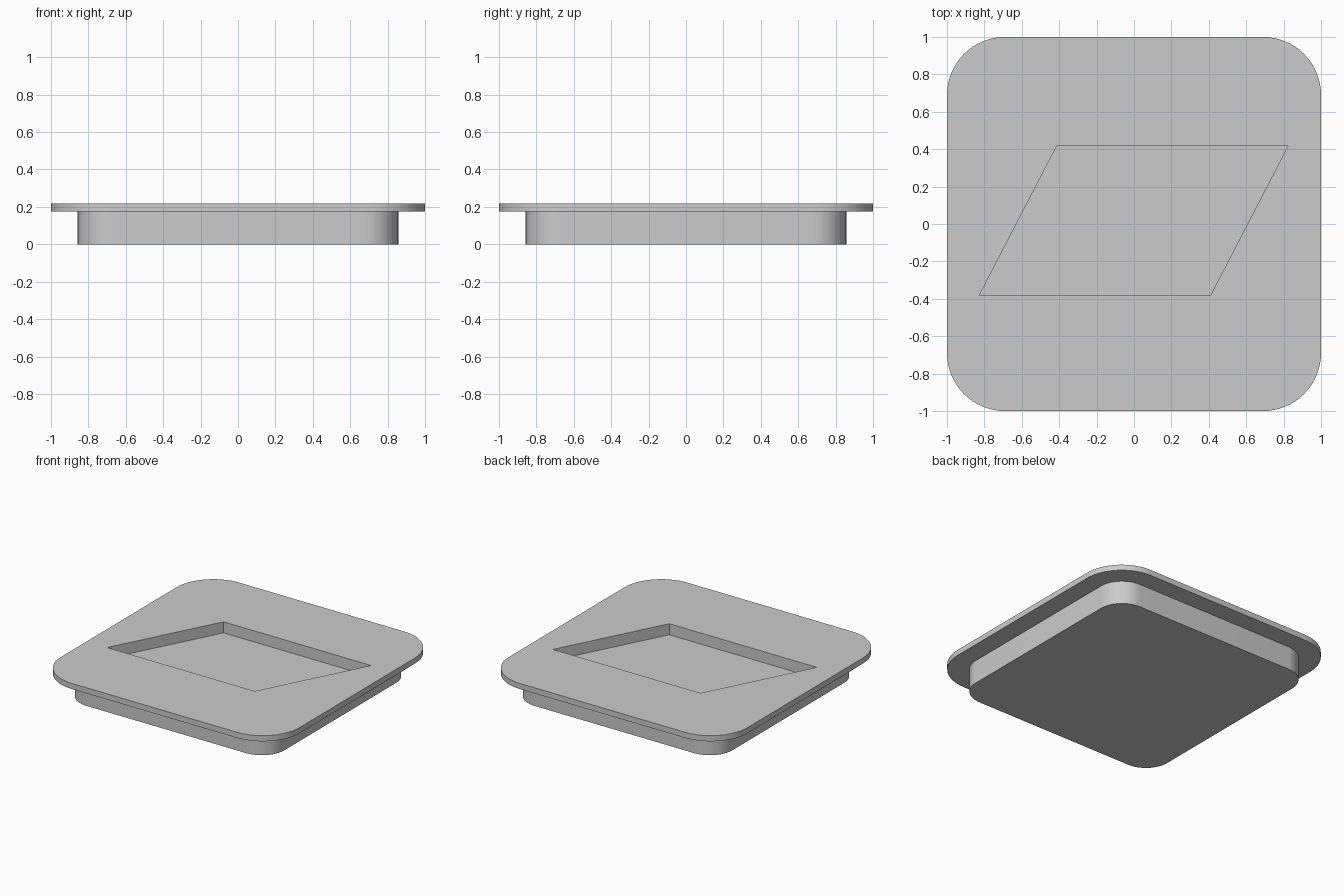
import bpy, bmesh, math

old = bpy.data.objects.get("Cube")
if old:
    bpy.data.objects.remove(old, do_unlink=True)

BODY_HALF, BODY_RADIUS = 0.857, 0.19
RIM_HALF, RIM_RADIUS = 1.0, 0.31
RIM_BOTTOM, TOP = 0.176, 0.219
POCKET_DEPTH = 0.084
STEPS = 16

grey = bpy.data.materials.new("plain grey")
grey.use_nodes = True
colour = (0.6, 0.6, 0.6, 1)
grey.diffuse_color = colour
grey.node_tree.nodes["Principled BSDF"].inputs["Base Color"].default_value = colour


def rounded_square(half, radius):
    """Outline points, counter-clockwise, with the same count for any size."""
    points = []
    for corner in range(4):
        middle = math.radians(45 + 90 * corner)
        cx = math.copysign(half - radius, math.cos(middle))
        cy = math.copysign(half - radius, math.sin(middle))
        for i in range(STEPS + 1):
            a = math.pi / 2 * (corner + i / STEPS)
            points.append((cx + radius * math.cos(a), cy + radius * math.sin(a)))
    return points


def stack(name, sections):
    """Solid through a stack of (outline, height) sections."""
    bm = bmesh.new()
    rings = [[bm.verts.new((x, y, z)) for x, y in outline] for outline, z in sections]
    for low, high in zip(rings, rings[1:]):
        for i in range(len(low)):
            j = (i + 1) % len(low)
            bm.faces.new((low[i], low[j], high[j], high[i]))
    bm.faces.new(rings[0][::-1])
    bm.faces.new(rings[-1])
    mesh = bpy.data.meshes.new(name)
    bm.to_mesh(mesh)
    bm.free()
    mesh.materials.append(grey)
    obj = bpy.data.objects.new(name, mesh)
    bpy.context.collection.objects.link(obj)
    return obj


# Body with an overhanging rim, as one solid
body = rounded_square(BODY_HALF, BODY_RADIUS)
rim = rounded_square(RIM_HALF, RIM_RADIUS)
tray = stack("rimmed_tray", [(body, 0), (body, RIM_BOTTOM), (rim, RIM_BOTTOM), (rim, TOP)])

# Slanted pocket sunk into the top
slant = [(-0.828, -0.383), (0.408, -0.383), (0.823, 0.417), (-0.413, 0.417)]
cutter = stack("pocket_cutter", [(slant, TOP - POCKET_DEPTH), (slant, TOP + 0.1)])
cutter.hide_render = True
cut = tray.modifiers.new("pocket", 'BOOLEAN')
cut.operation = 'DIFFERENCE'
cut.solver = 'EXACT'
cut.object = cutter

bpy.ops.object.select_all(action='DESELECT')
bpy.context.view_layer.objects.active = tray
tray.select_set(True)
bpy.ops.object.modifier_apply(modifier=cut.name)
bpy.data.objects.remove(cutter, do_unlink=True)

# Smooth round corners, crisp edges
bpy.ops.object.shade_smooth_by_angle(angle=math.radians(30))
